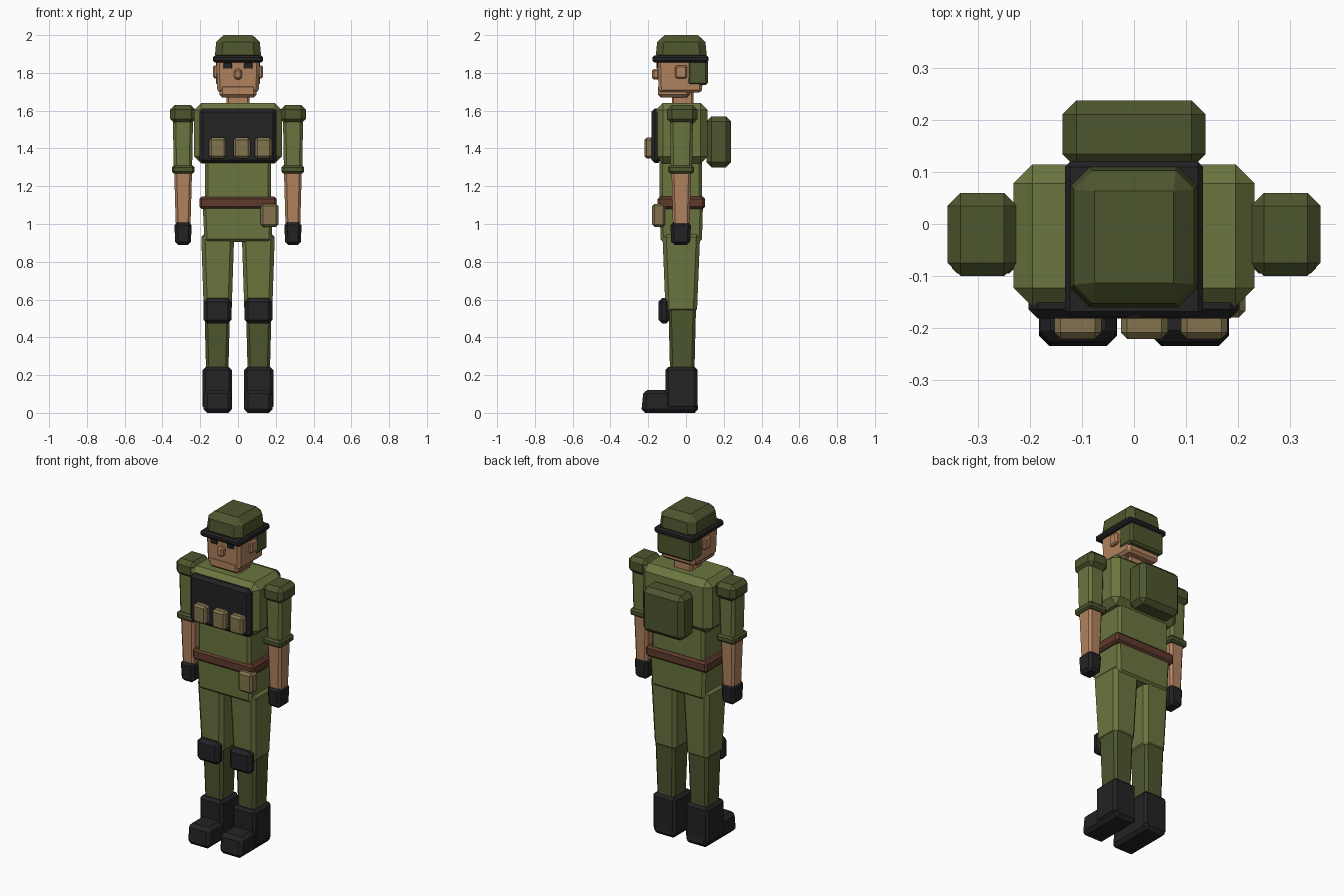
import bpy, bmesh

if "Cube" in bpy.data.objects:
    bpy.data.objects.remove(bpy.data.objects["Cube"])


def colour(name, rgb):
    lin = [((c / 255 + 0.055) / 1.055) ** 2.4 for c in rgb] + [1]
    m = bpy.data.materials.new(name)
    m.use_nodes = True
    m.diffuse_color = lin
    bsdf = next(n for n in m.node_tree.nodes if n.type == 'BSDF_PRINCIPLED')
    bsdf.inputs["Base Color"].default_value = lin
    bsdf.inputs["Roughness"].default_value = 0.8
    return m


olive = colour("olive cloth", (107, 118, 63))
green = colour("dark green", (77, 86, 46))
black = colour("black", (35, 35, 37))
skin = colour("skin", (178, 131, 95))
brown = colour("brown leather", (94, 58, 44))
tan = colour("tan canvas", (131, 116, 78))


def block(name, mat, x, y, z, bevel=0.015, top=(1, 1), bottom=(1, 1)):
    """Chamfered box between (min, max) ranges; either end can be tapered."""
    bm = bmesh.new()
    bmesh.ops.create_cube(bm, size=1)
    for v in bm.verts:
        sx, sy = top if v.co.z > 0 else bottom
        v.co.x = sum(x) / 2 + v.co.x * sx * (x[1] - x[0])
        v.co.y = sum(y) / 2 + v.co.y * sy * (y[1] - y[0])
        v.co.z = sum(z) / 2 + v.co.z * (z[1] - z[0])
    bmesh.ops.bevel(bm, geom=bm.edges[:], offset=bevel, segments=1,
                    affect='EDGES', clamp_overlap=True)
    bmesh.ops.recalc_face_normals(bm, faces=bm.faces[:])
    me = bpy.data.meshes.new(name)
    bm.to_mesh(me)
    bm.free()
    me.materials.append(mat)
    ob = bpy.data.objects.new(name, me)
    bpy.context.collection.objects.link(ob)
    return ob


def pair(name, mat, x, *args, **kw):
    """Same block on the left (+x) and the right (-x)."""
    block("left_" + name, mat, x, *args, **kw)
    block("right_" + name, mat, (-x[1], -x[0]), *args, **kw)


# Head
block("head", skin, (-.115, .115), (-.15, .09), (1.695, 1.88), .015, bottom=(.95, .96))
block("jaw", skin, (-.098, .098), (-.148, .02), (1.67, 1.74), .015)
block("neck", skin, (-.06, .06), (-.075, .04), (1.6, 1.71), .01)
block("nose", skin, (-.02, .02), (-.18, -.14), (1.765, 1.82), .01)
pair("ear", skin, (.105, .132), (-.057, .005), (1.77, 1.84), .008)
pair("eye", black, (.033, .077), (-.156, -.147), (1.822, 1.855), .002)

# Cap
block("cap_crown", green, (-.125, .125), (-.163, .113), (1.86, 2.0), .036, top=(.9, .9))
block("cap_brim", black, (-.133, .133), (-.178, .12), (1.855, 1.892), .01)
block("neck_guard", green, (-.117, .117), (.008, .116), (1.735, 1.868), .012)

# Torso and belt
block("chest", olive, (-.232, .232), (-.16, .115), (1.32, 1.64), .037)
block("abdomen", olive, (-.175, .175), (-.14, .085), (1.1, 1.34), .015)
block("belt", brown, (-.205, .205), (-.15, .1), (1.08, 1.145), .012)
block("hips", olive, (-.187, .187), (-.14, .09), (.905, 1.11), .015, bottom=(.95, .95))
block("belt_pouch", tan, (.12, .215), (-.18, -.11), (.985, 1.107), .013)

# Vest plate, ammunition pouches and pack
block("vest_plate", black, (-.203, .203), (-.182, -.13), (1.322, 1.612), .018)
for side, cx in (("right", -.108), ("middle", .02), ("left", .135)):
    block(side + "_vest_pouch", tan, (cx - .045, cx + .045), (-.221, -.17),
          (1.347, 1.457), .012)
block("backpack", green, (-.138, .138), (.108, .238), (1.3, 1.57), .027)

# Arms
pair("shoulder_pad", green, (.225, .359), (-.1, .06), (1.53, 1.63), .025)
pair("upper_arm", olive, (.238, .345), (-.085, .037), (1.28, 1.56), .015, bottom=(.9, .92))
pair("sleeve_cuff", green, (.23, .35), (-.095, .043), (1.268, 1.31), .01)
pair("forearm", skin, (.243, .338), (-.077, .027), (.99, 1.29), .013, bottom=(.82, .85))
pair("glove", black, (.245, .337), (-.083, .027), (.89, 1.01), .016, bottom=(.9, .9))

# Legs
pair("thigh", olive, (.02, .195), (-.125, .075), (.53, .95), .02, bottom=(.84, .83))
pair("shin", green, (.042, .178), (-.093, .053), (.2, .56), .015, bottom=(.86, .88))
pair("knee_pad", black, (.034, .182), (-.146, -.085), (.473, .607), .02)

# Boots
pair("boot_shaft", black, (.033, .187), (-.108, .06), (.02, .243), .015)
pair("boot_foot", black, (.032, .183), (-.237, .066), (0, .122), .02, top=(.97, .92))
